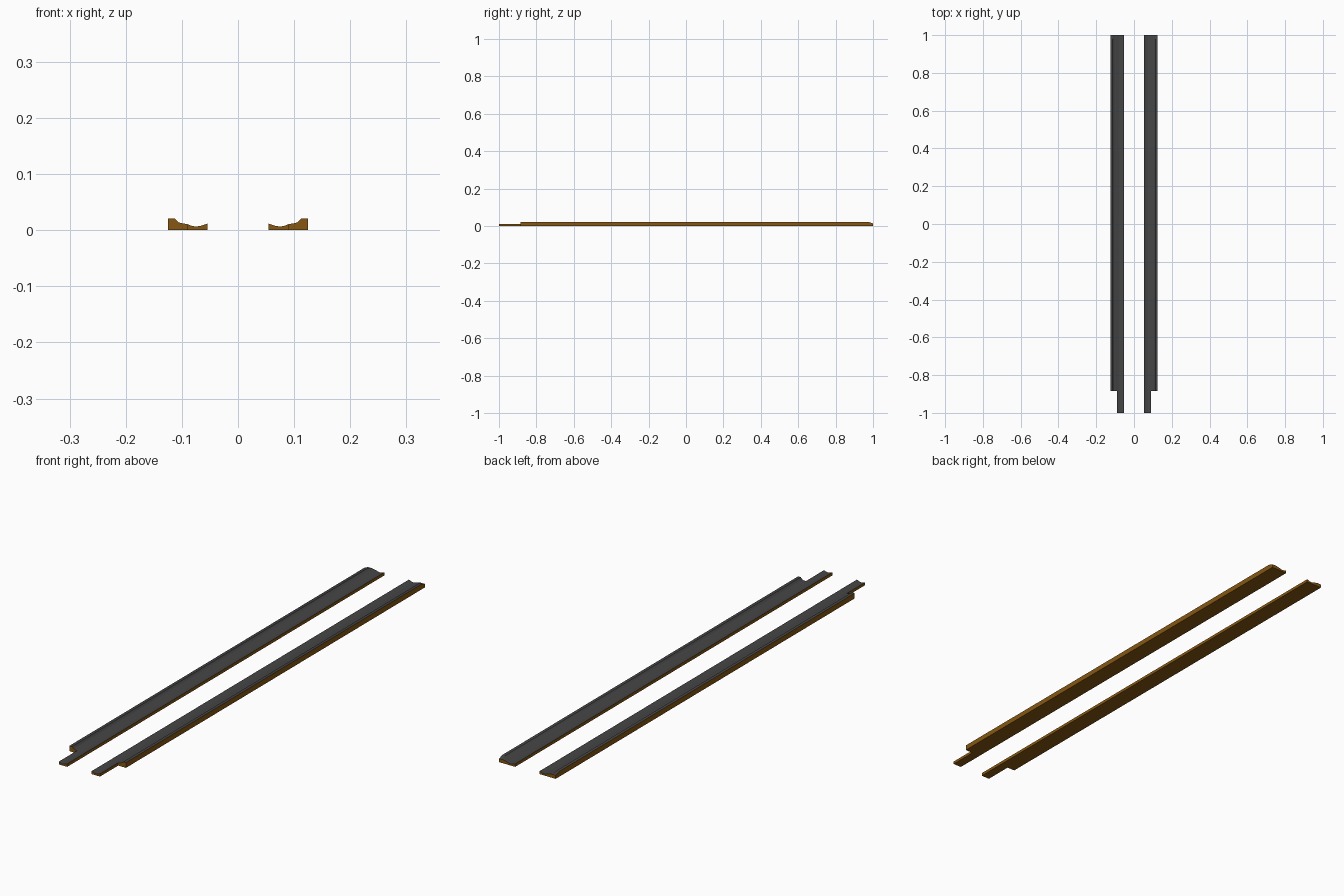
import bpy
import bmesh
import math

cube = bpy.data.objects.get("Cube")
if cube:
    bpy.data.objects.remove(cube, do_unlink=True)


def make_material(name, color):
    mat = bpy.data.materials.new(name)
    mat.use_nodes = True
    mat.diffuse_color = color
    mat.node_tree.nodes["Principled BSDF"].inputs["Base Color"].default_value = color
    return mat


brown = make_material("warm brown", (0.24, 0.095, 0.006, 1))
grey = make_material("dark grey", (0.06, 0.06, 0.06, 1))

# Cross-section of the tread, from the inner edge to the raised outer lip
PROFILE = [(0.054, 0.012), (0.060, 0.010), (0.067, 0.0075), (0.075, 0.0065),
           (0.082, 0.0075), (0.091, 0.011), (0.099, 0.012), (0.106, 0.014),
           (0.113, 0.021), (0.125, 0.021)]
ROWS = [-1, -0.885, 0.978, 1]   # tongue tip, tongue root, slope start, back end
TONGUE_COLUMNS = 5              # the tongue carries only the inner columns
END_HEIGHT = 0.014              # the lip slopes down to this at the back


def make_rail(name, side):
    bm = bmesh.new()
    grid = [[bm.verts.new((side * x, y, min(z, END_HEIGHT) if y == 1 else z))
             for x, z in PROFILE] for y in ROWS]

    # Shaped upper surface, with the front outer corner left out
    for r in range(len(ROWS) - 1):
        columns = TONGUE_COLUMNS if r == 0 else len(PROFILE) - 1
        for c in range(columns):
            bm.faces.new((grid[r][c], grid[r][c + 1],
                          grid[r + 1][c + 1], grid[r + 1][c]))
    loose = [v for v in bm.verts if not v.link_faces]
    bmesh.ops.delete(bm, geom=loose, context='VERTS')

    # Solid body down to the flat underside
    top = list(bm.faces)
    result = bmesh.ops.extrude_face_region(bm, geom=top, use_keep_orig=True)
    for item in result["geom"]:
        if isinstance(item, bmesh.types.BMVert):
            item.co.z = 0
    bmesh.ops.recalc_face_normals(bm, faces=bm.faces)

    # Grey upper surface, brown sides and underside
    for face in bm.faces:
        face.material_index = 1 if face.normal.z > 0.3 else 0

    mesh = bpy.data.meshes.new(name)
    bm.to_mesh(mesh)
    bm.free()
    mesh.materials.append(brown)
    mesh.materials.append(grey)
    rail = bpy.data.objects.new(name, mesh)
    bpy.context.collection.objects.link(rail)
    bpy.ops.object.select_all(action='DESELECT')
    rail.select_set(True)
    bpy.context.view_layer.objects.active = rail
    bpy.ops.object.shade_smooth_by_angle(angle=math.radians(25))


make_rail("left_rail", 1)
make_rail("right_rail", -1)
